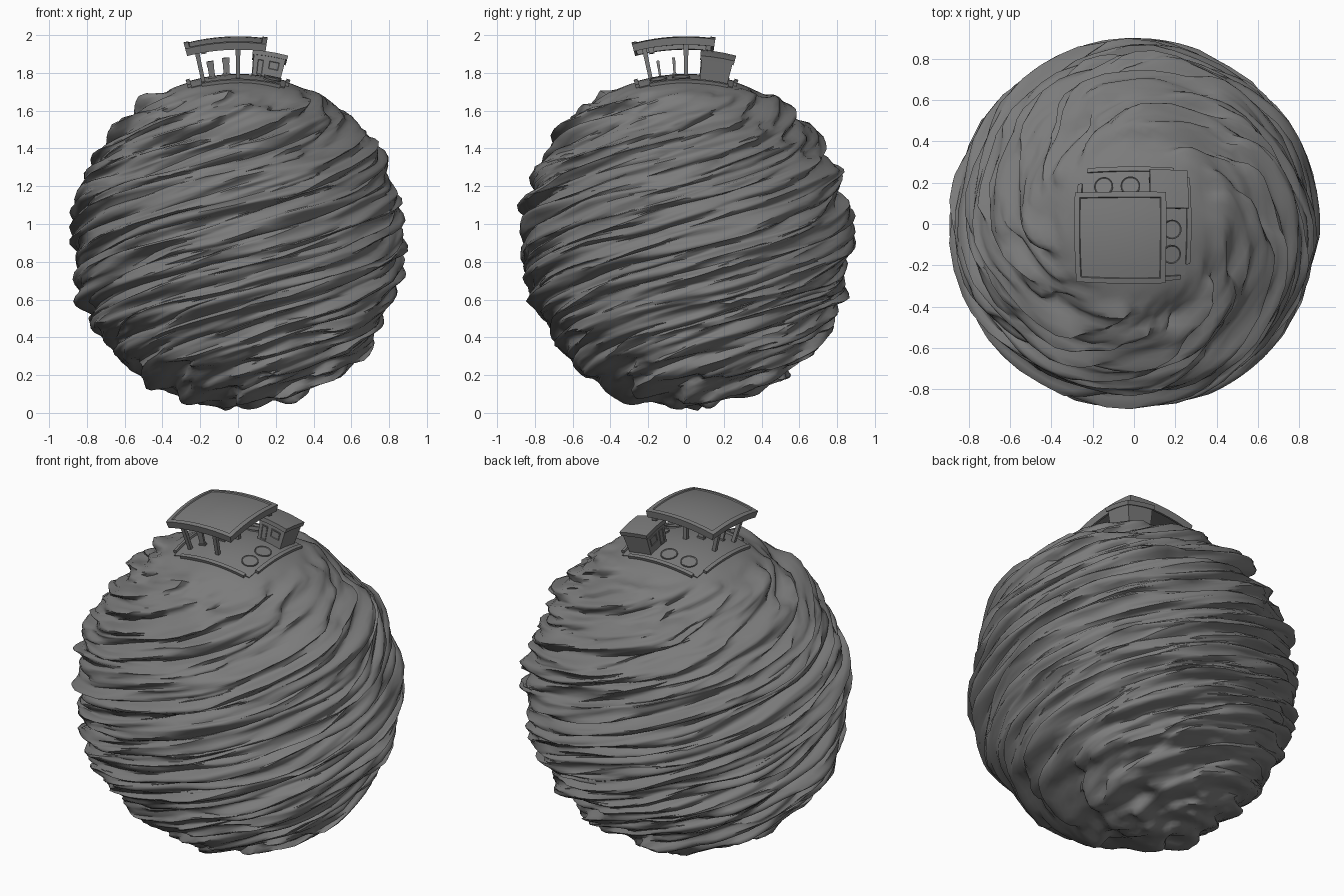
import bpy, bmesh, math
from mathutils import Vector, Matrix, noise

if "Cube" in bpy.data.objects:
    bpy.data.objects.remove(bpy.data.objects["Cube"])

CENTRE = Vector((0, 0, 0.9))
GROUND = 0.895          # radius of the paved surface
TWIST = 4.0             # radians per unit of height

grey = bpy.data.materials.new("stone grey")
grey.use_nodes = True
colour = (0.2, 0.2, 0.2, 1)
grey.diffuse_color = colour
grey.node_tree.nodes["Principled BSDF"].inputs["Base Color"].default_value = colour


def finish(name, bm, angle=35):
    bmesh.ops.recalc_face_normals(bm, faces=bm.faces)
    mesh = bpy.data.meshes.new(name)
    bm.to_mesh(mesh)
    bm.free()
    mesh.materials.append(grey)
    obj = bpy.data.objects.new(name, mesh)
    bpy.context.collection.objects.link(obj)
    bpy.ops.object.select_all(action="DESELECT")
    obj.select_set(True)
    bpy.context.view_layer.objects.active = obj
    bpy.ops.object.shade_smooth_by_angle(angle=math.radians(angle))


def wrap(bm):
    """Bend a flat model (a, b, height) round the globe."""
    for v in bm.verts:
        a, b, h = v.co
        v.co = CENTRE + Vector((a, b, 1)).normalized() * (GROUND + h)


def cube(a0, a1, b0, b1, h0, h1):
    bm = bmesh.new()
    place = Matrix.Translation(((a0 + a1) / 2, (b0 + b1) / 2, (h0 + h1) / 2))
    size = Matrix.Diagonal((a1 - a0, b1 - b0, h1 - h0, 1))
    bmesh.ops.create_cube(bm, size=1, matrix=place @ size)
    return bm


def block(name, *bounds, cuts=0):
    bm = cube(*bounds)
    if cuts:
        bmesh.ops.subdivide_edges(bm, edges=bm.edges, cuts=cuts, use_grid_fill=True)
    wrap(bm)
    finish(name, bm)


def recess(bm, face, border, depth):
    bmesh.ops.inset_region(bm, faces=[face], thickness=border)
    bmesh.ops.inset_region(bm, faces=[face], thickness=0.004, depth=-depth)


# Globe: lumpy ball, then twisted so that the lumps smear into slanting ledges
bm = bmesh.new()
bmesh.ops.create_icosphere(bm, subdivisions=6, radius=1)
for v in bm.verts:
    p = v.co.copy()
    base = 0.866 + 0.02 * max(p.z, 0)
    bump = 0.065 * noise.noise(p * 5.5) + 0.03 * noise.noise(p * 11 + Vector((7, 3, 5)))
    radius = base + bump
    # level the ground round the yard
    level = min(max((p.z - 0.85) / 0.07, 0), 1)
    radius += (0.89 - radius) * level
    slide = 0.03 * noise.noise(p * 6 + Vector((2, 9, 4))) * (1 - p.z ** 2)
    q = p * radius
    q.z = max(q.z, -0.895)
    reach = q.xy.length
    if reach > 0.9:
        q.xy *= 0.9 / reach
    turn = Matrix.Rotation(TWIST * q.z, 3, "Z")
    v.co = CENTRE + turn @ q + Vector((0, 0, slide))
finish("globe", bm, 50)

# Paved yard with a kerb along each side
block("yard", -0.3, 0.3, -0.3, 0.3, -0.04, 0, cuts=7)
for i, side in enumerate(("front", "right", "back", "left")):
    bm = cube(-0.23, 0.27, -0.322, -0.296, -0.04, 0.012)
    bmesh.ops.subdivide_edges(bm, edges=bm.edges, cuts=7, use_grid_fill=True)
    bmesh.ops.rotate(bm, verts=bm.verts, matrix=Matrix.Rotation(i * math.pi / 2, 3, "Z"))
    wrap(bm)
    finish("kerb_" + side, bm)

# Round covers in the yard
for i, (a, b) in enumerate(((-0.17, 0.21), (-0.02, 0.21), (0.21, -0.03), (0.21, -0.17))):
    bm = bmesh.new()
    bmesh.ops.create_cone(bm, cap_ends=True, segments=24, radius1=0.054, radius2=0.054,
                          depth=0.014, matrix=Matrix.Translation((a, b, 0)))
    bm.faces.ensure_lookup_table()
    recess(bm, max(bm.faces, key=lambda f: f.calc_center_median().z), 0.003, 0.003)
    wrap(bm)
    finish("yard_cover_%d" % (i + 1), bm)

# Canopy: shallow sunken panel above, hollow below
bm = cube(-0.272, 0.144, -0.272, 0.144, 0.165, 0.205)
for face in [f for f in bm.faces if abs(f.normal.z) > 0.9]:
    if face.normal.z > 0:
        recess(bm, face, 0.034, 0.006)
    else:
        recess(bm, face, 0.02, 0.022)
bmesh.ops.subdivide_edges(bm, edges=bm.edges, cuts=7, use_grid_fill=True)
wrap(bm)
finish("canopy", bm)

# Square canopy posts, widening to the top
for i, a in enumerate((-0.215, 0.0)):
    for j, b in enumerate((-0.215, 0.0)):
        block("canopy_post_%d" % (2 * i + j + 1),
              a - 0.012, a + 0.012, b - 0.012, b + 0.012, -0.01, 0.188)

# Small lamps hanging under the canopy corners
for i, c in enumerate((-0.18, 0.115)):
    block("canopy_lamp_%d" % (i + 1), c - 0.014, c + 0.014, c - 0.014, c + 0.014, 0.14, 0.19)

# Pumps: plinth, slim cabinet and head
for i, c in enumerate((-0.155, -0.067)):
    n = i + 1
    block("pump_plinth_%d" % n, c - 0.024, c + 0.024, c - 0.012, c + 0.012, -0.01, 0.008)
    block("pump_body_%d" % n, c - 0.018, c + 0.018, c - 0.007, c + 0.007, 0, 0.075)
    block("pump_head_%d" % n, c - 0.02, c + 0.02, c - 0.008, c + 0.008, 0.06, 0.09)

# Shop with a slightly overhanging roof, doors and windows
LOW, HIGH = 0.085, 0.26
block("shop_walls", LOW, HIGH, LOW, HIGH, -0.03, 0.115, cuts=2)
block("shop_roof", LOW - 0.008, HIGH + 0.008, LOW - 0.008, HIGH + 0.008, 0.11, 0.134, cuts=2)
openings = {"door": (0.105, 0.145, 0.004, 0.09), "window": (0.17, 0.235, 0.04, 0.09)}
for part, (s0, s1, h0, h1) in openings.items():
    for side in ("front", "side"):
        wall = (LOW - 0.004, LOW + 0.003)
        span = (s0, s1)
        bounds = span + wall if side == "front" else wall + span
        bm = cube(*bounds, h0, h1)
        axis = 1 if side == "front" else 0
        recess(bm, min(bm.faces, key=lambda f: f.normal[axis]), 0.006, 0.003)
        wrap(bm)
        finish("shop_%s_%s" % (side, part), bm)
